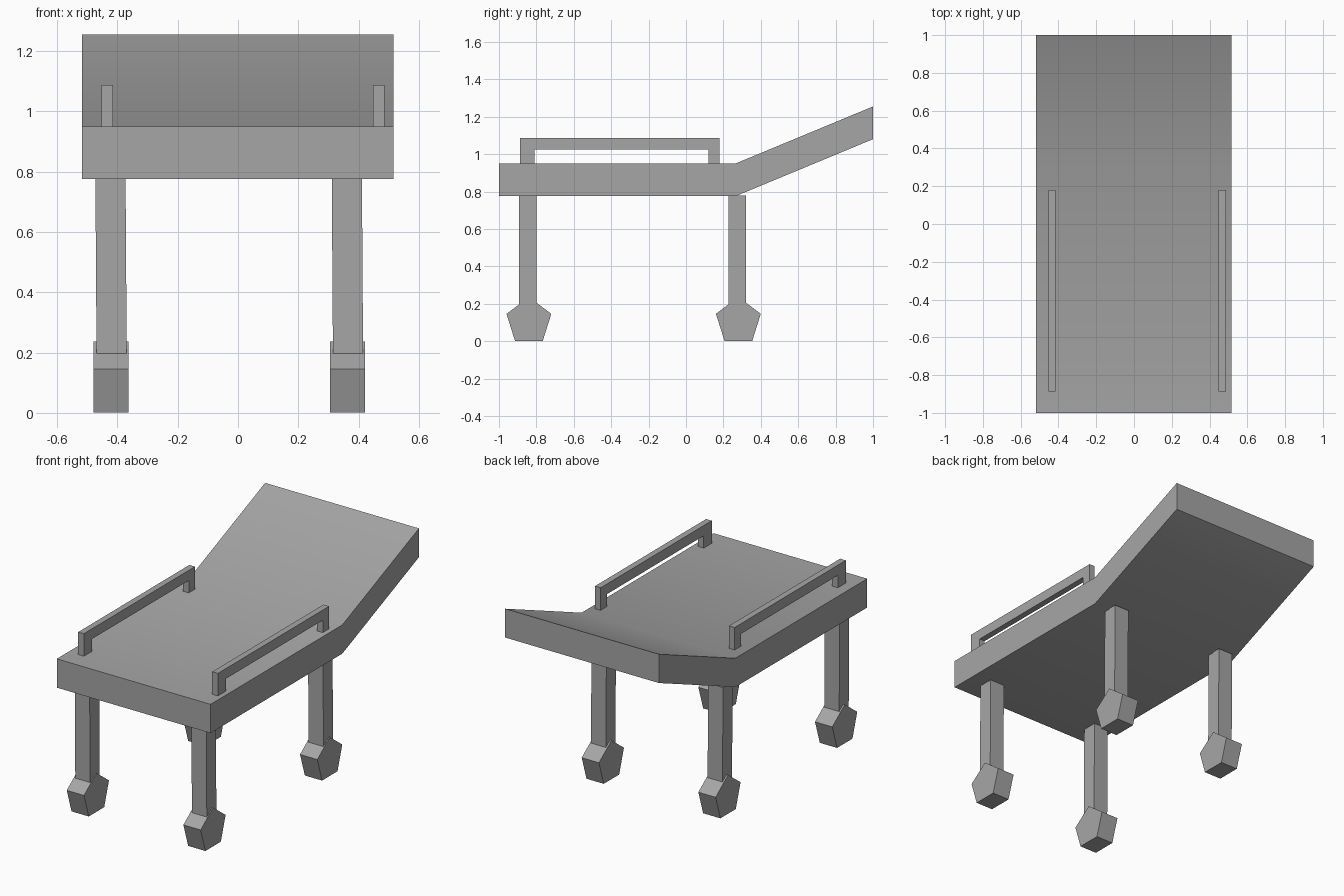
import bpy
import bmesh
import math

cube = bpy.data.objects.get("Cube")
if cube:
    bpy.data.objects.remove(cube, do_unlink=True)

grey = bpy.data.materials.new("plain grey")
grey.use_nodes = True
colour = (0.38, 0.38, 0.38, 1)
grey.diffuse_color = colour
grey.node_tree.nodes["Principled BSDF"].inputs["Base Color"].default_value = colour


def extrude_profile(name, profile, x0, x1, lean=0.0):
    """Extrude a (y, z) outline from x0 to x1; lean shifts x at the top."""
    low = min(z for y, z in profile)
    high = max(z for y, z in profile)
    bm = bmesh.new()
    rings = []
    for x in (x0, x1):
        rings.append([bm.verts.new((x + lean * (z - low) / (high - low), y, z))
                      for y, z in profile])
    bm.faces.new(rings[0])
    bm.faces.new(rings[1][::-1])
    count = len(profile)
    for i in range(count):
        j = (i + 1) % count
        bm.faces.new((rings[0][i], rings[1][i], rings[1][j], rings[0][j]))
    bmesh.ops.recalc_face_normals(bm, faces=bm.faces)
    mesh = bpy.data.meshes.new(name)
    bm.to_mesh(mesh)
    bm.free()
    mesh.materials.append(grey)
    obj = bpy.data.objects.new(name, mesh)
    bpy.context.collection.objects.link(obj)
    return obj


# Mattress with raised back section, softly shaded over the bend
mattress = extrude_profile("mattress", [
    (-1, 0.775), (0.265, 0.775), (1, 1.08),
    (1, 1.255), (0.265, 0.95), (-1, 0.95)], -0.518, 0.516)
bpy.ops.object.select_all(action='DESELECT')
mattress.select_set(True)
bpy.context.view_layer.objects.active = mattress
bpy.ops.object.shade_smooth_by_angle(angle=math.radians(30))

# Side rails, each a bar on two short posts
rail = [(-0.887, 0.945), (-0.887, 1.087), (0.18, 1.087), (0.18, 0.945),
        (0.12, 0.945), (0.12, 1.025), (-0.81, 1.025), (-0.81, 0.945)]
for side, x in (("right", -0.434), ("left", 0.467)):
    extrude_profile(side + "_rail", rail, x - 0.019, x + 0.019)

# Legs and five-sided feet
for side, x in (("right", -0.421), ("left", 0.363)):
    for end, y in (("front", -0.84), ("back", 0.28)):
        leg = [(y - 0.052, 0.18), (y + 0.04, 0.18),
               (y + 0.04, 0.78), (y - 0.052, 0.78)]
        extrude_profile(f"{end}_{side}_leg", leg, x - 0.048, x + 0.052, -0.004)
        foot = []
        for i in range(5):
            a = math.radians(90 + 72 * i)
            foot.append((y + 0.126 * math.cos(a), 0.106 + 0.13 * math.sin(a)))
        extrude_profile(f"{end}_{side}_foot", foot, x - 0.058, x + 0.058)
